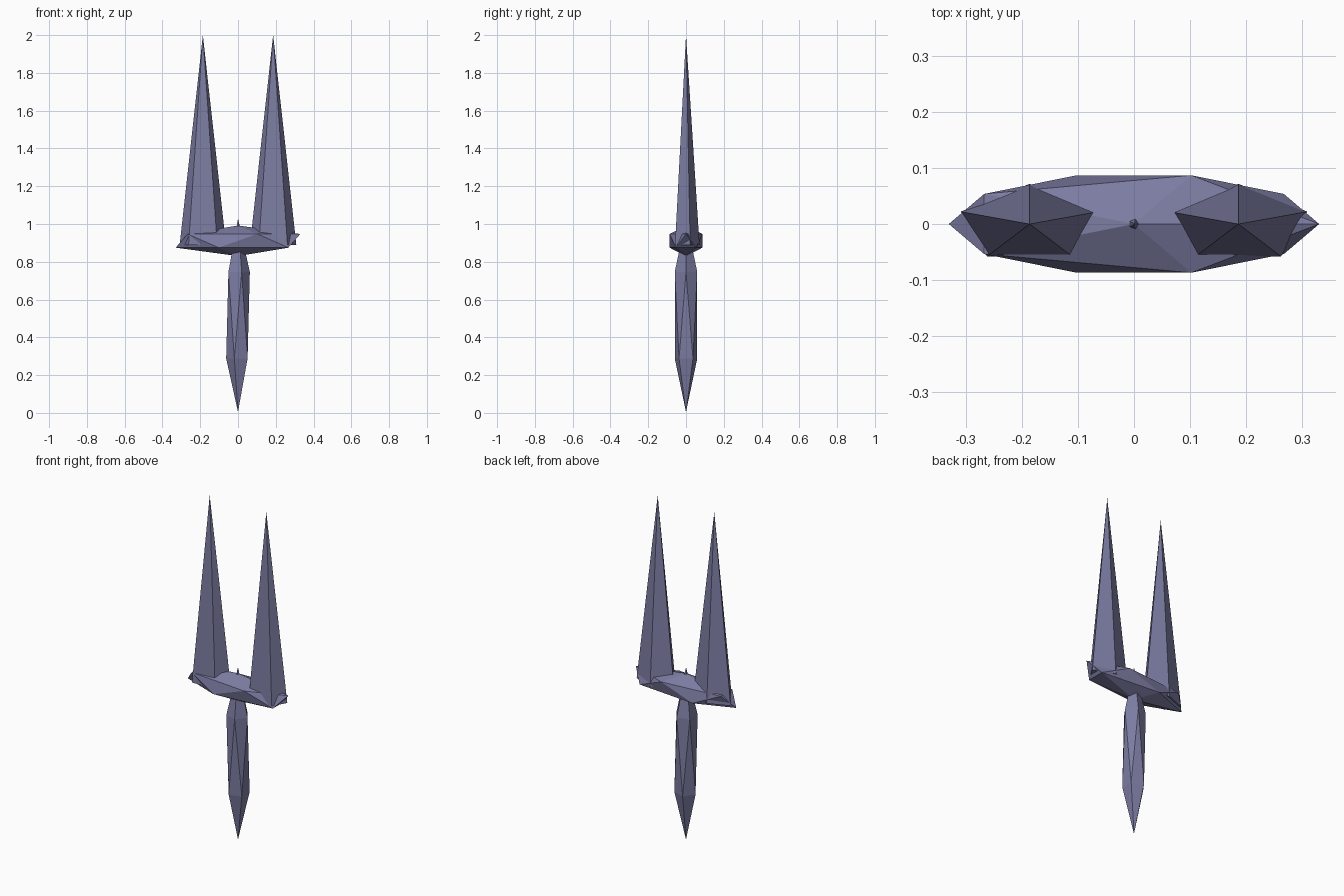
import bpy

if "Cube" in bpy.data.objects:
    bpy.data.objects.remove(bpy.data.objects["Cube"])

# single slate violet material
metal = bpy.data.materials.new("slate_violet")
metal.diffuse_color = (0.2, 0.2, 0.36, 1.0)
metal.use_nodes = True
metal.node_tree.nodes["Principled BSDF"].inputs["Base Color"].default_value = metal.diffuse_color


def finish(name, scale):
    ob = bpy.context.object
    ob.name = name
    ob.scale = scale
    ob.data.materials.append(metal)
    bpy.ops.object.transform_apply(location=False, rotation=False, scale=True)
    bpy.ops.object.shade_flat()
    return ob


def stretched_gem(name, z, scale):
    bpy.ops.mesh.primitive_ico_sphere_add(subdivisions=1, radius=1, location=(0, 0, z))
    return finish(name, scale)


# handle, its upper tip pokes out through the guard
stretched_gem("handle", 0.517, (0.07, 0.07, 0.512))

# wide cross guard
stretched_gem("guard", 0.911, (0.369, 0.102, 0.081))

# twin five-sided blades
BASE, TIP = 0.89, 2.0
for side, x in (("left", -0.186), ("right", 0.186)):
    bpy.ops.mesh.primitive_cone_add(vertices=5, radius1=1, radius2=0, depth=TIP - BASE,
                                    location=(x, 0, (BASE + TIP) / 2))
    finish(side + "_blade", (0.129, 0.0715, 1))
